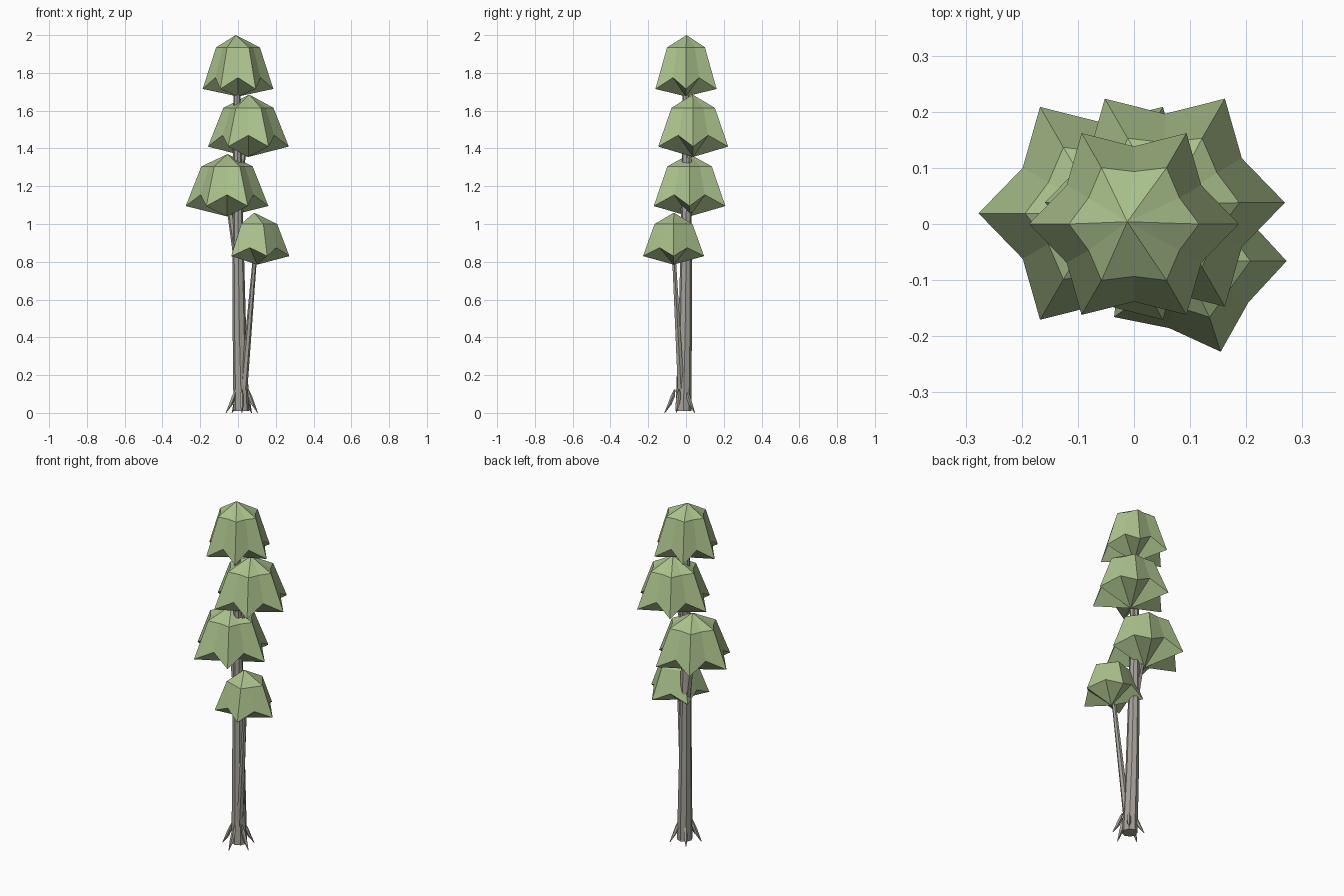
import bpy, bmesh, math
from mathutils import Vector

if "Cube" in bpy.data.objects:
    bpy.data.objects.remove(bpy.data.objects["Cube"])


def material(name, rgb):
    m = bpy.data.materials.new(name)
    m.diffuse_color = (*rgb, 1)
    m.use_nodes = True
    m.node_tree.nodes["Principled BSDF"].inputs["Base Color"].default_value = m.diffuse_color
    return m


LEAF = material("leaf green", (0.40, 0.53, 0.26))
BARK = material("grey bark", (0.38, 0.36, 0.32))


def finish(bm, name, mat):
    bmesh.ops.recalc_face_normals(bm, faces=bm.faces)
    me = bpy.data.meshes.new(name)
    bm.to_mesh(me)
    bm.free()
    me.materials.append(mat)
    ob = bpy.data.objects.new(name, me)
    bpy.context.collection.objects.link(ob)
    return ob


def bridge(bm, a, b):
    n = len(a)
    for i in range(n):
        bm.faces.new((a[i], a[(i + 1) % n], b[(i + 1) % n], b[i]))


def fan(bm, ring, point):
    tip = bm.verts.new(point)
    n = len(ring)
    for i in range(n):
        bm.faces.new((ring[i], ring[(i + 1) % n], tip))


def canopy(name, points, cx, cy, r, z_bottom, z_tip, z_notch, z_shoulder, z_top, apex):
    """Star-rimmed umbrella: apex, shoulder ring, zigzag rim, shallow cone below."""
    bm = bmesh.new()
    shoulder, rim = [], []
    for i in range(points * 2):
        a = math.pi * i / points
        notch = i % 2
        d = Vector((math.cos(a), math.sin(a), 0))
        c = Vector((cx, cy, 0))
        rs, rr = (0.50, 0.74) if notch else (0.62, 1.0)
        shoulder.append(bm.verts.new(c + d * r * rs + Vector((0, 0, z_shoulder))))
        rim.append(bm.verts.new(c + d * r * rr + Vector((0, 0, z_notch if notch else z_tip))))
    bridge(bm, shoulder, rim)
    fan(bm, shoulder, (apex[0], apex[1], z_top))
    fan(bm, rim, (cx, cy, z_bottom))
    return finish(bm, name, LEAF)


def limb(name, path, sides):
    """Tapered tube through (x, y, z, radius) stations with horizontal rings."""
    bm = bmesh.new()
    rings = []
    for x, y, z, r in path:
        rings.append([bm.verts.new((x + r * math.cos(2 * math.pi * k / sides),
                                    y + r * math.sin(2 * math.pi * k / sides), z))
                      for k in range(sides)])
    for a, b in zip(rings, rings[1:]):
        bridge(bm, a, b)
    bm.faces.new(rings[0])
    bm.faces.new(rings[-1])
    return finish(bm, name, BARK)


# Leaf canopies, top to bottom
canopy("canopy_top", 6, 0.0, 0.0, 0.187, 1.675, 1.715, 1.775, 1.935, 2.0, (-0.012, 0.004))
canopy("canopy_upper", 6, 0.055, 0.038, 0.214, 1.355, 1.41, 1.47, 1.615, 1.685, (0.06, 0.035))
canopy("canopy_middle", 6, -0.058, 0.019, 0.219, 1.04, 1.095, 1.155, 1.305, 1.37, (-0.055, 0.018))
canopy("canopy_low", 5, 0.102, -0.066, 0.17, 0.785, 0.83, 0.875, 1.0, 1.06, (0.085, -0.064))

# Trunk and side branches
limb("trunk", [(0.018, -0.014, 0.01, 0.042), (0.008, -0.005, 0.4, 0.036),
               (0.002, 0.0, 0.8, 0.031), (-0.002, 0.002, 1.2, 0.025),
               (-0.006, 0.0, 1.75, 0.017)], 8)
limb("branch_low", [(0.028, -0.025, 0.1, 0.02), (0.09, -0.064, 0.83, 0.011)], 6)
limb("branch_middle", [(0.0, 0.0, 0.8, 0.022), (-0.055, 0.016, 1.15, 0.014)], 6)
limb("branch_upper", [(0.0, 0.0, 1.2, 0.018), (0.05, 0.034, 1.5, 0.012)], 6)

# Five flared roots around the base
for i in range(5):
    a = math.radians(-90 + 72 * i)
    limb(f"root_{i + 1}",
         [(0.02 + d * math.cos(a), -0.025 + d * math.sin(a), z, r)
          for d, z, r in ((0.088, 0.0, 0.002), (0.062, 0.045, 0.011),
                          (0.046, 0.085, 0.012), (0.034, 0.125, 0.004))], 5)
